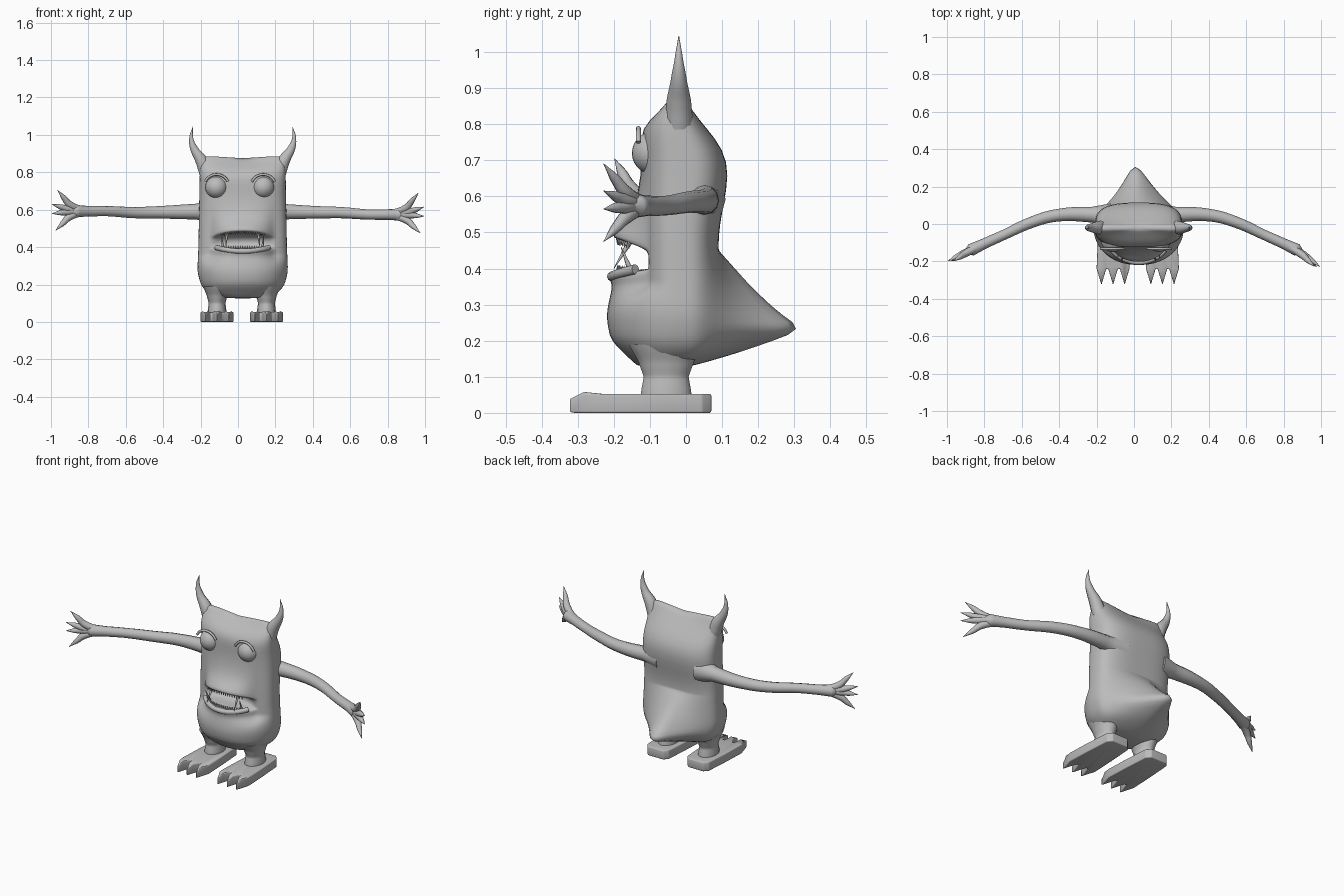
import bpy, bmesh, math
from mathutils import Vector

if "Cube" in bpy.data.objects:
    bpy.data.objects.remove(bpy.data.objects["Cube"])

CX = 0.025  # body centre line
grey = bpy.data.materials.new("monster grey")
grey.diffuse_color = (0.5, 0.5, 0.5, 1)
grey.use_nodes = True
grey.node_tree.nodes["Principled BSDF"].inputs["Base Color"].default_value = grey.diffuse_color


def finish(ob, bm=None):
    if bm:
        bmesh.ops.recalc_face_normals(bm, faces=bm.faces)
        for f in bm.faces:
            f.smooth = True
        bm.to_mesh(ob.data)
        bm.free()
    ob.data.materials.append(grey)
    return ob


def mesh_object(name):
    ob = bpy.data.objects.new(name, bpy.data.meshes.new(name))
    bpy.context.collection.objects.link(ob)
    return ob


def tube(name, strands, sides=3):
    """Smooth tapered tubes; each strand is a list of (x, y, z, radius)."""
    cu = bpy.data.curves.new(name, 'CURVE')
    cu.dimensions = '3D'
    cu.bevel_depth = 1
    cu.bevel_resolution = sides
    cu.resolution_u = 6
    cu.use_fill_caps = True
    for pts in strands:
        sp = cu.splines.new('BEZIER')
        sp.bezier_points.add(len(pts) - 1)
        for bp, (x, y, z, r) in zip(sp.bezier_points, pts):
            bp.co = (x, y, z)
            bp.radius = r
            bp.handle_left_type = bp.handle_right_type = 'AUTO'
    ob = bpy.data.objects.new(name, cu)
    bpy.context.collection.objects.link(ob)
    return finish(ob)


def profile(*keys):
    """Piecewise linear function of height."""
    def at(z):
        if z <= keys[0][0]:
            return keys[0][1]
        for (z0, a), (z1, b) in zip(keys, keys[1:]):
            if z <= z1:
                return a + (b - a) * (z - z0) / (z1 - z0)
        return keys[-1][1]
    return at


# Body: rounded sections with belly and lip bulge in front, pointed tail behind
width = profile((.125, .10), (.14, .16), (.165, .2), (.2, .225), (.27, .243), (.4, .237),
                (.8, .23), (.83, .225), (.855, .21), (.858, .18))
back = profile((.125, 0), (.165, .08), (.23, .095), (.5, .09), (.66, .12), (.73, .105), (.858, 0))
front = profile((.125, -.1), (.2, -.12), (.79, -.125), (.858, -.045))
bulge = profile((.125, .03), (.2, .09), (.27, .103), (.35, .085), (.39, .1), (.4, -.05),
                (.44, -.05), (.456, .09), (.52, .05), (.6, 0))
tail = profile((.125, 0), (.165, .07), (.232, .27), (.27, .195), (.35, .1), (.45, 0))
arch = profile((.42, 0), (.456, .03), (.475, .03), (.55, 0))
saddle = profile((.76, 0), (.855, .03))
LEVELS = (.125, .14, .165, .2, .232, .27, .32, .35, .37, .39, .396, .4, .44, .45,
          .456, .475, .52, .57, .66, .73, .79, .83, .855, .858)
N = 48


def section(z):
    w, yb, yf = width(z), back(z), front(z)
    bw = w if z < 0.34 else 0.16
    for i in range(N):
        a = 2 * math.pi * i / N
        c, s = math.cos(a), math.sin(a)
        x = w * math.copysign(abs(c) ** 0.7, c)
        v = math.copysign(abs(s) ** 0.7, s)
        y = (yf + yb) / 2 + v * (yb - yf) / 2
        f = max(0, 1 - (x / bw) ** 2) ** 0.7 if s < 0 else 0
        t = max(0, 1 - abs(x) / w) ** 1.7 if s > 0 else 0
        yield (CX + x - 0.02 * t * (tail(z) > 0), y - bulge(z) * f + tail(z) * t,
               z + arch(z) * f + saddle(z) * (x / w) ** 2)


body = mesh_object("body")
bm = bmesh.new()
rings = [[bm.verts.new(p) for p in section(z)] for z in LEVELS]
for a, b in zip(rings, rings[1:]):
    for i in range(N):
        j = (i + 1) % N
        bm.faces.new((a[i], a[j], b[j], b[i]))
for r in (rings[0], rings[-1]):
    bm.faces.new(r)
finish(body, bm)
sub = body.modifiers.new("smooth", 'SUBSURF')
sub.levels = sub.render_levels = 1

# Left and right pairs
for side, word in ((-1, "right_"), (1, "left_")):
    # Eye with a thin arched brow
    ex = 0.01 + side * 0.125
    bpy.ops.mesh.primitive_uv_sphere_add(segments=24, ring_count=14, radius=0.06,
                                         location=(ex, -0.09, 0.72))
    eye = bpy.context.object
    eye.name = word + "eye"
    bpy.ops.object.shade_smooth()
    finish(eye)
    angles = [math.radians(25 + 130 * k / 6) for k in range(7)]
    tube(word + "brow", [[(ex + 0.068 * math.cos(a), -0.132, 0.722 + 0.066 * math.sin(a), 0.007)
                          for a in angles]], 2)

    # Horn
    horn = [(.195, .80, .04), (.222, .865, .034), (.262, .93, .021), (.275, .985, .011), (.266, 1.045, .001)]
    tube(word + "horn", [[(CX + side * x, -0.02, z, r) for x, z, r in horn]])

    # Arm, bending forward to the wrist; the left hand hangs slightly lower
    arm = [(.13, .04, .07), (.225, .05, .042), (.42, .045, .033), (.55, .008, .03),
           (.70, -.06, .027), (.80, -.105, .028), (.87, -.138, .033), (.90, -.153, .012)]
    path = [(side * x, y, 0.595 - 0.012 * math.sin(min(x, .8) * 2) - side * 0.009 * (x > .6), r)
            for x, y, r in arm]
    tube(word + "arm", [path], 4)

    # Four clawed fingers fanned out from the palm
    wrist, palm = Vector(path[-3][:3]), Vector(path[-2][:3])
    fingers = []
    for k, reach in enumerate((.965, .995, .995, .975)):
        drop = (0, .075, .125, .215)[k]
        tip = Vector((side * reach, -0.213 - side * 0.015, 0.697 - side * 0.007 - drop))
        fingers.append([(*wrist, .02), (*palm.lerp(tip, .3), .02),
                        (*palm.lerp(tip, .65), .014), (*tip, .001)])
    tube(word + "fingers", fingers)

    # Leg
    leg = tube(word + "leg", [[(0, 0, z, r) for z, r in
                               ((.03, .052), (.06, .05), (.10, .045), (.14, .055), (.19, .075))]], 5)
    fx = 0.02 + side * 0.132
    leg.location = (fx, -0.055, 0)
    leg.scale = (1, 1.42, 1)

    # Foot: flat sole with three pointed toes
    half = [(.05, .07), (.072, .045), (.082, -.1)]
    outline = [(-x, y) for x, y in half]
    for k in (-1, 0, 1):
        outline += [(k * .062 + d * .013, -.325 + abs(d) * .043) for d in (-2, -1, 0, 1, 2)]
    outline += half[::-1]
    foot = mesh_object(word + "foot")
    bm = bmesh.new()
    base = bm.faces.new([bm.verts.new((fx + x, y, 0)) for x, y in outline])
    for v in bmesh.ops.extrude_face_region(bm, geom=[base])["geom"]:
        if isinstance(v, bmesh.types.BMVert):
            v.co.z = 0.053 if v.co.y > -0.3 else 0.04
    finish(foot, bm)
    bev = foot.modifiers.new("round", 'BEVEL')
    bev.width, bev.segments, bev.limit_method = 0.012, 3, 'ANGLE'


def lip_curve(x):
    return max(0, 1 - (x / 0.16) ** 2) ** 0.7


# Teeth: two rows of small spikes and four fangs
teeth = []
for k in range(-9, 10):
    x = k * 0.0125
    f = lip_curve(x)
    y = -0.105 - 0.085 * f
    for z0, z1 in ((.458 + .028 * f, .438 + .028 * f), (.39, .408)):
        teeth.append([(CX + x, y, z0, .005), (CX + x, y, z1, .001)])
for side in (-1, 1):
    teeth.append([(CX + side * .105, -.15, .385, .01), (CX + side * .112, -.18, .46, .001)])
    teeth.append([(CX + side * .085, -.155, .475, .009), (CX + side * .09, -.2, .40, .001)])
tube("teeth", teeth, 1)

# Rolled lower lip
tube("lower_lip", [[(CX + x, -0.105 - 0.1 * lip_curve(x), 0.378 + x * x, 0.014)
                    for x in [k * 0.0235 for k in range(-6, 7)]]])
